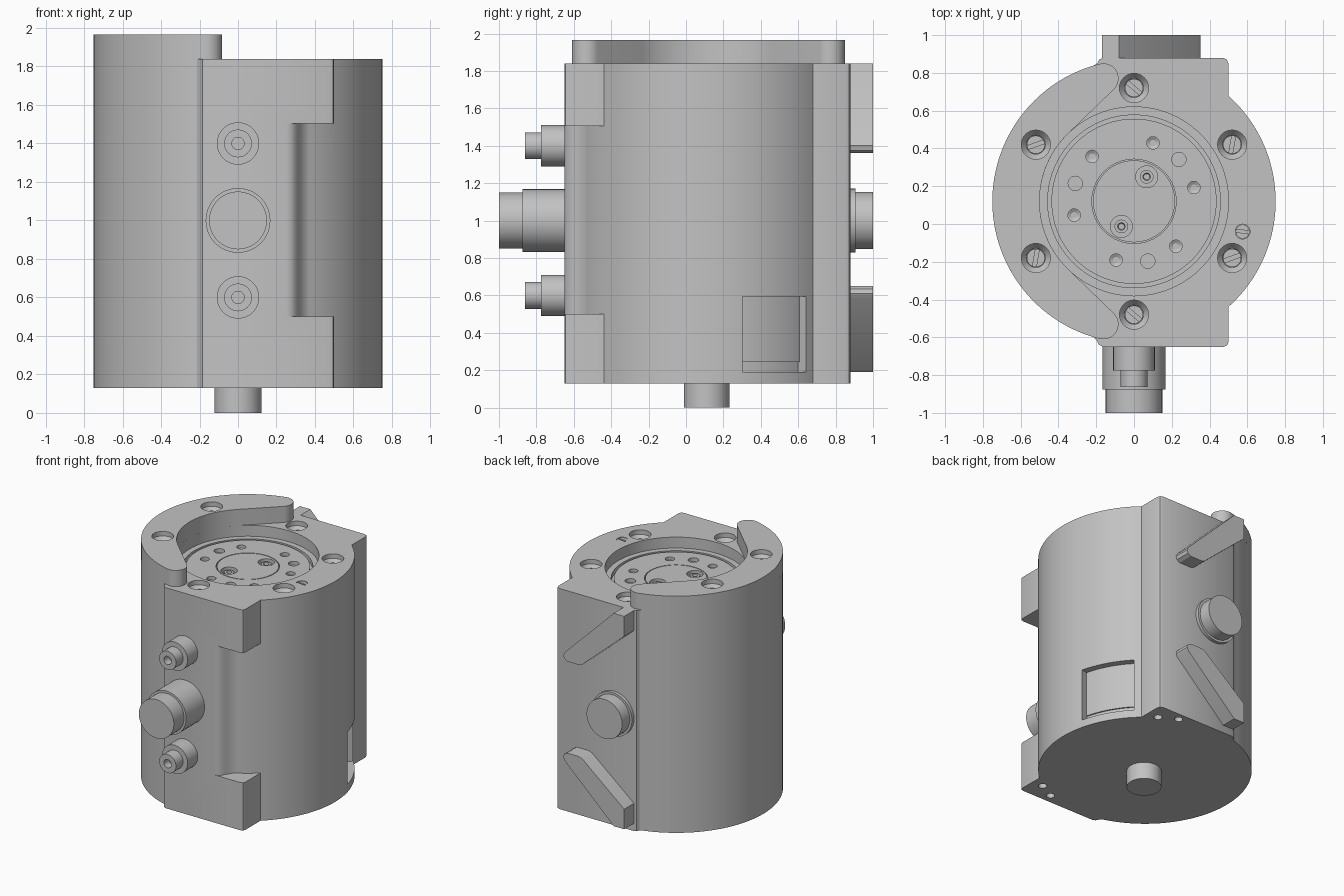
import bpy, bmesh
from math import radians, cos, sin
from mathutils import Matrix, Vector

cube = bpy.data.objects.get("Cube")
if cube:
    bpy.data.objects.remove(cube, do_unlink=True)

GREY = (0.54, 0.54, 0.54, 1)
mat = bpy.data.materials.new("plain grey metal")
mat.use_nodes = True
mat.diffuse_color = GREY
mat.node_tree.nodes["Principled BSDF"].inputs["Base Color"].default_value = GREY

CY = 0.12                      # y of the main axis
Z0, Z1, Z2 = 0.13, 1.84, 1.965  # body bottom, body top, crescent top
FLOOR = 1.755                  # floor of the top pocket
FRONT = Matrix.Rotation(radians(90), 4, 'X')   # local z points to -y
BACK = Matrix.Rotation(radians(-90), 4, 'X')   # local z points to +y
parts = []


def at(x, y, z):
    return Matrix.Translation((x, y, z))


def arc(r, a0, a1, n, cx=0.0, cy=CY):
    """Points on an arc, angles in degrees."""
    angles = [radians(a0 + (a1 - a0) * i / n) for i in range(n + 1)]
    return [(cx + r * cos(a), cy + r * sin(a)) for a in angles]


def prism(bm, pts, z0, z1, m=Matrix()):
    low = [bm.verts.new(m @ Vector((x, y, z0))) for x, y in pts]
    top = [bm.verts.new(m @ Vector((x, y, z1))) for x, y in pts]
    bm.faces.new(low[::-1])
    bm.faces.new(top)
    for i in range(len(pts)):
        j = (i + 1) % len(pts)
        bm.faces.new((low[i], low[j], top[j], top[i]))


def lathe(bm, profile, m=Matrix(), n=32):
    """Revolve (radius, height) points around local z and cap both ends."""
    rings = []
    for r, z in profile:
        circle = arc(r, 0, 360 - 360 / n, n - 1, 0, 0)
        rings.append([bm.verts.new(m @ Vector((x, y, z))) for x, y in circle])
    bm.faces.new(rings[0][::-1])
    bm.faces.new(rings[-1])
    for a, b in zip(rings, rings[1:]):
        for i in range(n):
            j = (i + 1) % n
            bm.faces.new((a[i], a[j], b[j], b[i]))


def make(name, bm):
    bmesh.ops.recalc_face_normals(bm, faces=bm.faces[:])
    mesh = bpy.data.meshes.new(name)
    bm.to_mesh(mesh)
    bm.free()
    mesh.materials.append(mat)
    ob = bpy.data.objects.new(name, mesh)
    bpy.context.collection.objects.link(ob)
    parts.append(ob)
    return ob


def cut(target, bm):
    cutter = make("cutter", bm)
    parts.remove(cutter)
    cutter.hide_render = True
    mod = target.modifiers.new("cut", 'BOOLEAN')
    mod.operation, mod.solver, mod.object = 'DIFFERENCE', 'EXACT', cutter
    bpy.context.view_layer.objects.active = target
    bpy.ops.object.modifier_apply(modifier=mod.name)
    bpy.data.objects.remove(cutter, do_unlink=True)


def turned(name, profile, m, n=48):
    bm = bmesh.new()
    lathe(bm, profile, m, n)
    return make(name, bm)


def countersink(bm, x, y, z):
    lathe(bm, [(0.077, 0.02), (0.077, -0.035), (0.05, -0.07), (0.05, -0.1)], at(x, y, z))


def slotted_screw(name, x, y, z, r, turn):
    """Thin disc with two raised half discs that leave a slot."""
    bm = bmesh.new()
    m = at(x, y, z) @ Matrix.Rotation(radians(turn), 4, 'Z')
    lathe(bm, [(r, -0.05), (r, -0.025)], m)
    for a in (12, 192):
        prism(bm, arc(r, a, a + 156, 14, 0, 0), -0.025, 0, m)
    return make(name, bm)


# Body: round housing merged with a mounting block
bm = bmesh.new()
outline = (arc(0.75, -48.2, 48.2, 40)
           + [(0.5, 0.85), (0.491, 0.871), (0.47, 0.88),
              (-0.165, 0.88), (-0.185, 0.87), (-0.195, 0.85)]
           + arc(0.75, 106.5, 253.5, 60)
           + [(-0.195, -0.62), (-0.185, -0.64), (-0.165, -0.65),
              (0.475, -0.65), (0.493, -0.643), (0.5, -0.625)])
prism(bm, outline, Z0, Z1)
body = make("body", bm)

# Relief in the front corner of the block
bm = bmesh.new()
prism(bm, [(0.25, -0.8), (0.25, -0.65), (0.275, -0.645), (0.295, -0.63), (0.31, -0.605), (0.325, -0.58)]
      + arc(0.75, -62.2, -48.2, 8) + [(0.6, -0.44), (0.6, -0.8)], 0.5, 1.505)
cut(body, bm)

# Pocket, screw holes and base holes
bolts = [(0.6 * cos(radians(a)), CY + 0.6 * sin(radians(a)), a) for a in range(30, 390, 60)]
bm = bmesh.new()
lathe(bm, [(0.5, Z1 + 0.05), (0.5, FLOOR), (0.457, FLOOR), (0.457, 1.72)], at(0, CY, 0), 96)
for x, y, a in bolts:
    if x > -0.3:
        countersink(bm, x, y, Z1)
lathe(bm, [(0.039, 0.02), (0.039, -0.045)], at(0.575, -0.04, Z1))
for x, dy in ((0.41, 0.63), (0.28, 0.70)):
    for side in (-1, 1):
        lathe(bm, [(0.03, -0.05), (0.03, 0.06)], at(x, CY + side * dy, Z0), 20)
cut(body, bm)

# Side window recess with a slightly deeper bottom strip
for radius, low, high in ((0.70, 0.19, 0.595), (0.69, 0.19, 0.245)):
    bm = bmesh.new()
    prism(bm, arc(radius, 14, 44, 14) + arc(0.8, 44, 14, 14), low, high)
    cut(body, bm)

# Raised crescent with rounded tips
bm = bmesh.new()
tip = 0.67 * cos(radians(104)), 0.67 * sin(radians(104))
prism(bm, arc(0.75, 104, 256, 70)
      + arc(0.08, 256, 405, 16, tip[0], CY - tip[1])[1:]
      + arc(0.5, 225, 135, 40)
      + arc(0.08, -45, 104, 16, tip[0], CY + tip[1])[:-1], Z1, Z2)
crescent = make("crescent", bm)
bm = bmesh.new()
for x, y, a in bolts:
    if x < -0.3:
        countersink(bm, x, y, Z2)
cut(crescent, bm)

# Slotted screws
for x, y, a in bolts:
    top = Z2 if x < -0.3 else Z1
    slotted_screw("housing_screw", x, y, top - 0.055, 0.048, a + 50)
slotted_screw("small_screw", 0.575, -0.04, Z1 - 0.003, 0.037, -8)

# Rotor disc with its holes
rotor = turned("rotor_disc", [(0.437, 1.70), (0.437, FLOOR)], at(0, CY, 0), 96)
bm = bmesh.new()
lathe(bm, [(0.223, 1.65), (0.223, 1.80)], at(0, CY, 0), 64)
for a in (13, 72, 133, 193, 253, 313):
    lathe(bm, [(0.033, 0.02), (0.033, -0.025), (0.008, -0.04)],
          at(0.325 * cos(radians(a)), CY + 0.325 * sin(radians(a)), FLOOR), 20)
for a in (43, 163, 283):
    lathe(bm, [(0.038, 0.02), (0.038, -0.03)],
          at(0.325 * cos(radians(a)), CY + 0.325 * sin(radians(a)), FLOOR), 20)
cut(rotor, bm)

# Hub with two recessed screws
hub = turned("hub", [(0.217, 1.70), (0.217, FLOOR)], at(0, CY, 0), 64)
sockets = ((0.067, 0.25), (-0.067, -0.013))
bm = bmesh.new()
for x, y in sockets:
    lathe(bm, [(0.058, 0.02), (0.058, -0.035)], at(x, y, FLOOR))
cut(hub, bm)
for x, y in sockets:
    turned("hub_screw", [(0.036, -0.045), (0.036, -0.012), (0.02, -0.012), (0.016, -0.03)],
           at(x, y, FLOOR), 24)

# Output shaft under the base
turned("shaft", [(0.122, 0), (0.122, Z0 + 0.02)], at(0, 0.11, 0))

# Front fittings: two small ports and a large connector
for z in (0.6, 1.4):
    turned("front_port", [(0.11, -0.02), (0.11, 0.125), (0.072, 0.125), (0.072, 0.212),
                          (0.032, 0.212), (0.032, 0.15)], at(0, -0.65, z) @ FRONT)
turned("front_connector", [(0.168, -0.02), (0.168, 0.225), (0.15, 0.225), (0.15, 0.35)],
       at(0, -0.65, 1.0) @ FRONT, 64)

# Rear plug
turned("rear_plug", [(0.17, -0.02), (0.17, 0.025), (0.152, 0.025), (0.152, 0.12)],
       at(0, 0.88, 1.0) @ BACK, 64)

# Slanted rear bars, the upper mirroring the lower
bar = [(-0.17, 0.19), (-0.08, 0.19), (0.34, 0.585), (0.352, 0.61), (0.345, 0.635),
       (0.32, 0.65), (0.22, 0.65), (0.19, 0.64), (-0.17, 0.345)]
for name, pts in (("lower_rear_bar", bar),
                  ("upper_rear_bar", [(x, 2.03 - z - (0.02 if z > 0.5 else 0)) for x, z in bar])):
    bm = bmesh.new()
    prism(bm, pts, -1.0, -0.87, FRONT)
    make(name, bm)

# Smooth round surfaces, keep edges sharp
bpy.ops.object.select_all(action='DESELECT')
for ob in parts:
    ob.select_set(True)
bpy.context.view_layer.objects.active = body
bpy.ops.object.shade_smooth_by_angle(angle=radians(30))
